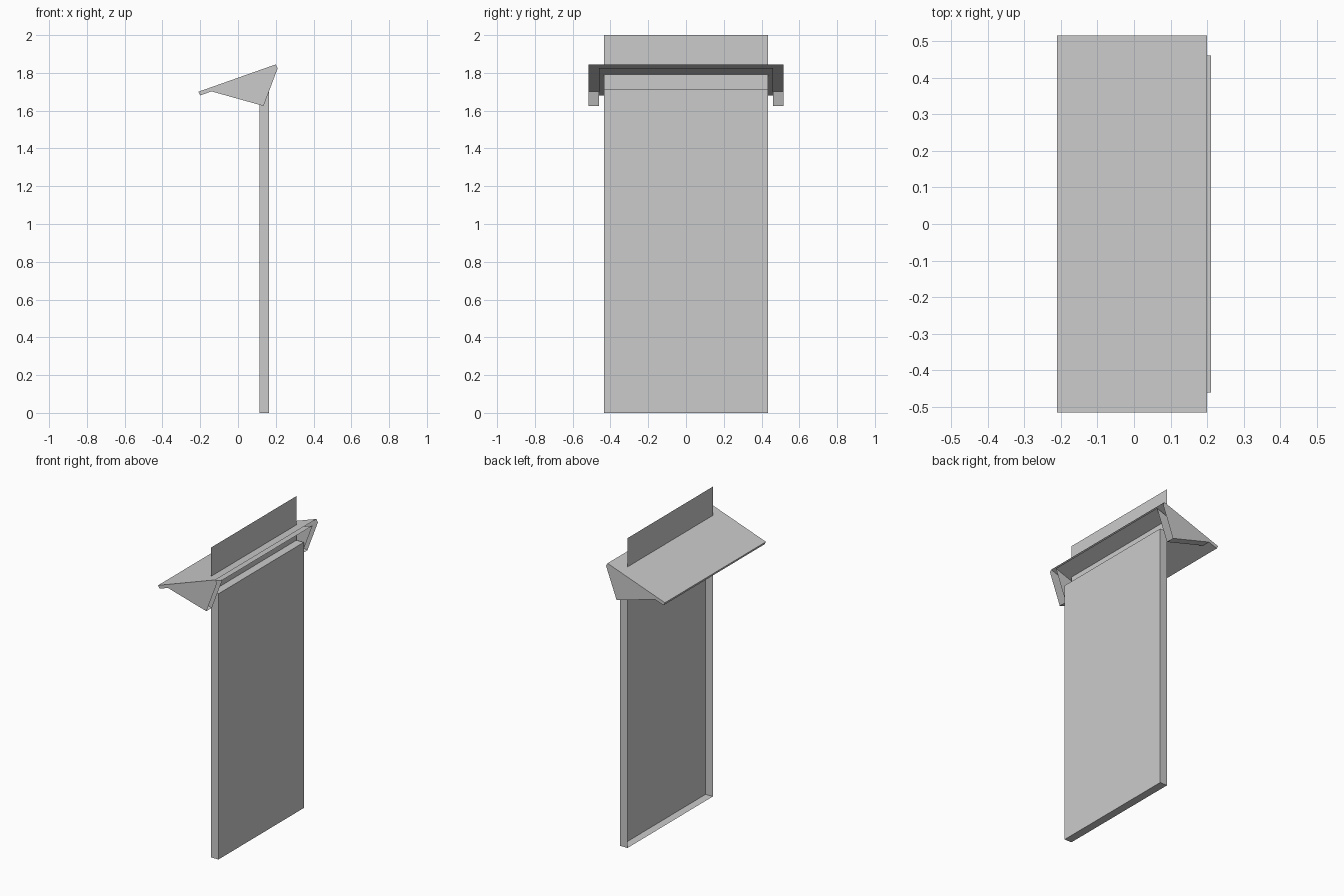
import bpy
import bmesh

cube = bpy.data.objects.get("Cube")
if cube:
    bpy.data.objects.remove(cube, do_unlink=True)

# Single grey finish
GREY = 0.6
grey = bpy.data.materials.new("light grey")
grey.use_nodes = True
grey.diffuse_color = (GREY, GREY, GREY, 1)
grey.node_tree.nodes["Principled BSDF"].inputs["Base Color"].default_value = (GREY, GREY, GREY, 1)


def finish(name, bm):
    bmesh.ops.remove_doubles(bm, verts=bm.verts, dist=0.0005)
    bmesh.ops.recalc_face_normals(bm, faces=bm.faces)
    mesh = bpy.data.meshes.new(name)
    bm.to_mesh(mesh)
    bm.free()
    mesh.materials.append(grey)
    obj = bpy.data.objects.new(name, mesh)
    bpy.context.collection.objects.link(obj)
    return obj


def face(bm, points):
    return bm.faces.new([bm.verts.new(p) for p in points])


def strip(bm, a, b, stations):
    """Sheet between two (x, z) profile points, swept along y."""
    for y0, y1 in zip(stations, stations[1:]):
        face(bm, [(a[0], y0, a[1]), (b[0], y0, b[1]), (b[0], y1, b[1]), (a[0], y1, a[1])])


def side(bm, outline, y):
    face(bm, [(x, y, z) for x, z in outline])


# Door: shallow tray, open towards -x
BACK, FRONT, HALF, TOP = 0.113, 0.165, 0.435, 1.715
rim = [(BACK, 0), (FRONT, 0), (FRONT, TOP), (BACK, TOP)]
bm = bmesh.new()
for a, b in zip(rim, rim[1:]):
    strip(bm, a, b, [-HALF, HALF])
for y in (-HALF, HALF):
    side(bm, rim, y)
finish("door_panel", bm)

# Thin upright sheet above the door
bm = bmesh.new()
strip(bm, (BACK, TOP), (BACK, 2.0), [-HALF, HALF])
finish("upper_sheet", bm)

# Canopy: hollow sloping roof with a bracket at each end, open towards +x
low_top, high_top = (-0.21, 1.70), (0.20, 1.845)
high_under, foot = (0.21, 1.825), (0.135, 1.625)
heel, low_under = (-0.14, 1.702), (-0.20, 1.681)
OUTER, INNER = 0.515, 0.46
across = [-OUTER, -INNER, INNER, OUTER]
bm = bmesh.new()
strip(bm, low_top, high_top, across)
strip(bm, low_top, low_under, across)
strip(bm, low_under, heel, across)
strip(bm, heel, high_under, [-INNER, INNER])
for s in (-1, 1):
    strip(bm, heel, foot, [s * INNER, s * OUTER])
    side(bm, [low_top, high_top, high_under, foot, heel, low_under], s * OUTER)
    side(bm, [heel, high_under, foot], s * INNER)
finish("canopy", bm)
